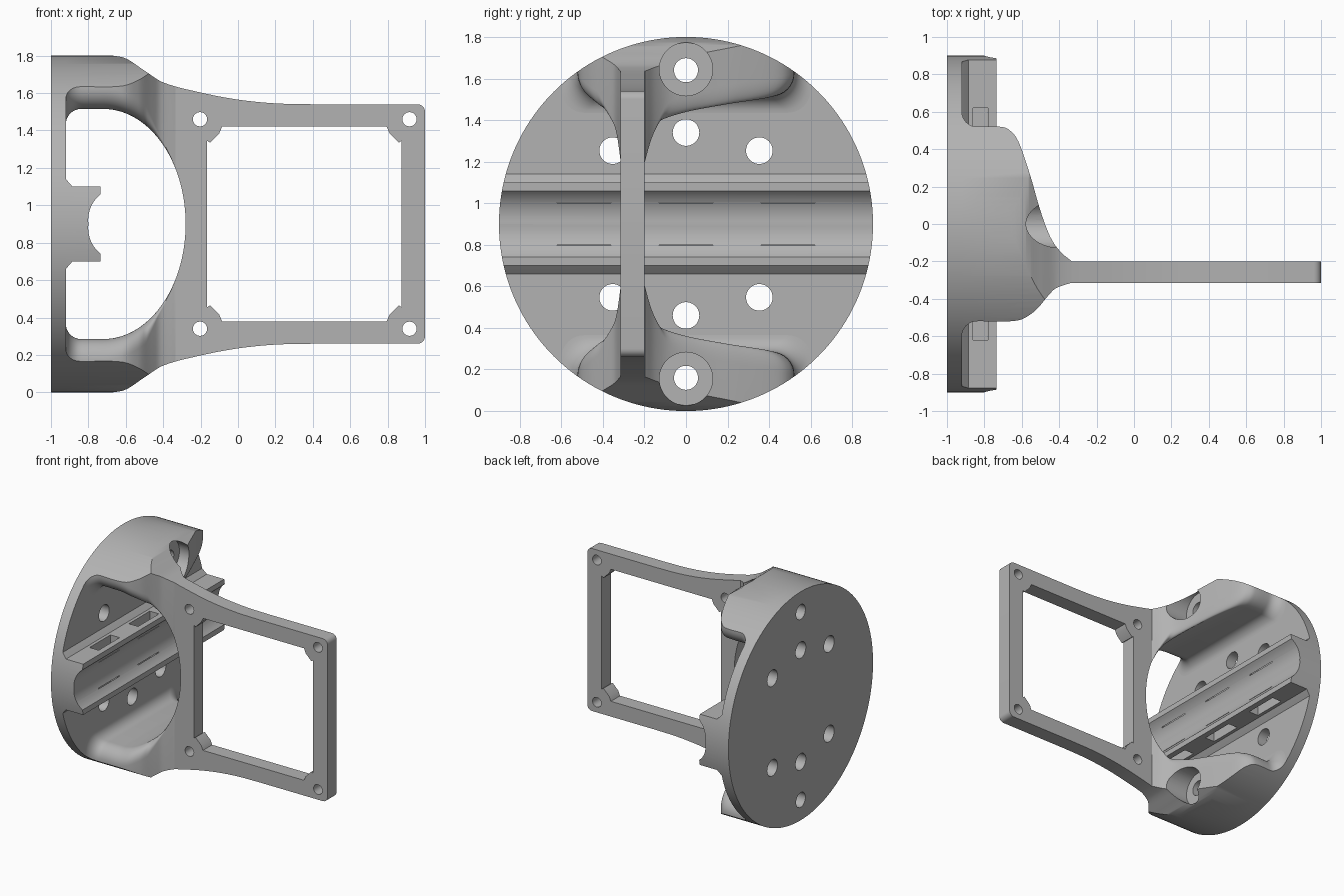
import bpy, bmesh, math
from mathutils import Matrix, Vector

if "Cube" in bpy.data.objects:
    bpy.data.objects.remove(bpy.data.objects["Cube"])

MID = 0.9  # height of the disc axis
grey = bpy.data.materials.new("plain grey")
grey.use_nodes = True
grey.diffuse_color = (0.45, 0.45, 0.45, 1)
grey.node_tree.nodes["Principled BSDF"].inputs["Base Color"].default_value = (0.45, 0.45, 0.45, 1)


def finish(name, bm):
    bmesh.ops.recalc_face_normals(bm, faces=bm.faces)
    mesh = bpy.data.meshes.new(name)
    bm.to_mesh(mesh)
    bm.free()
    mesh.materials.append(grey)
    obj = bpy.data.objects.new(name, mesh)
    bpy.context.collection.objects.link(obj)
    return obj


def prism(name, points, y0, y1):
    """Extrude an x-z outline along y."""
    bm = bmesh.new()
    face = bm.faces.new([bm.verts.new((x, y0, z)) for x, z in points])
    new = bmesh.ops.extrude_face_region(bm, geom=[face])["geom"]
    bmesh.ops.translate(bm, vec=(0, y1 - y0, 0), verts=[v for v in new if isinstance(v, bmesh.types.BMVert)])
    return finish(name, bm)


def rod(name, axis, start, end, a, z, radius, sides=40):
    """Cylinder along x or y; a is its other horizontal coordinate."""
    bm = bmesh.new()
    bmesh.ops.create_cone(bm, cap_ends=True, segments=sides, radius1=radius, radius2=radius, depth=end - start)
    mid = (start + end) / 2
    turn = Matrix.Rotation(math.pi / 2, 4, "Y" if axis == "x" else "X")
    place = Vector((mid, a, z) if axis == "x" else (a, mid, z))
    bmesh.ops.transform(bm, matrix=Matrix.Translation(place) @ turn, verts=bm.verts)
    return finish(name, bm)


def boolean(obj, tools, operation="DIFFERENCE"):
    bpy.context.view_layer.objects.active = obj
    for tool in tools:
        tool.hide_render = True
        mod = obj.modifiers.new("cut", "BOOLEAN")
        mod.operation, mod.solver, mod.object = operation, "EXACT", tool
        bpy.ops.object.modifier_apply(modifier=mod.name)


def smooth(obj, degrees=32):
    bpy.ops.object.select_all(action="DESELECT")
    obj.select_set(True)
    bpy.context.view_layer.objects.active = obj
    bpy.ops.object.shade_smooth_by_angle(angle=math.radians(degrees))


def curve(pts, x):
    """Smooth interpolation through points sorted by x."""
    if x <= pts[0][0]:
        return pts[0][1]
    if x >= pts[-1][0]:
        return pts[-1][1]
    i = max(k for k in range(len(pts) - 1) if pts[k][0] <= x)

    def slope(k):
        p, q = pts[max(k - 1, 0)], pts[min(k + 1, len(pts) - 1)]
        return (q[1] - p[1]) / (q[0] - p[0])
    (x0, y0), (x1, y1) = pts[i], pts[i + 1]
    h = x1 - x0
    t = (x - x0) / h
    return (y0 * (1 + 2 * t) * (1 - t) ** 2 + slope(i) * h * t * (1 - t) ** 2
            + y1 * t * t * (3 - 2 * t) + slope(i + 1) * h * t * t * (t - 1))


# Shape curves, heights measured from the disc axis
TOP = [(-0.68, 0.902), (-0.6, 0.885), (-0.5, 0.82), (-0.4, 0.757), (-0.2, 0.703),
       (0, 0.665), (0.2, 0.645), (0.4, 0.64)]
BACK = [(-0.84, 0.52), (-0.717, 0.52), (-0.67, 0.505), (-0.62, 0.445), (-0.557, 0.267), (-0.503, 0.08),
        (-0.45, -0.064), (-0.397, -0.144), (-0.335, -0.198)]
FRONT = [(-0.84, -0.52), (-0.62, -0.515), (-0.53, -0.465), (-0.46, -0.385), (-0.42, -0.345), (-0.335, -0.314)]
JOIN = -0.335
FACE = -0.92  # inner face of the disc


def fillet(x):
    """Flare where the arms meet the disc."""
    d = max(0, -0.84 - x)
    return 0.08 - math.sqrt(max(0, 0.08 ** 2 - d * d))


def arch(x):
    return 0.615 * math.sqrt(max(0, 1 - (max(0, x + 0.72) / 0.44) ** 2)) - fillet(x)


def make_arm(name, side):
    """Loft of rounded sections blending from the disc to the flat frame."""
    bm = bmesh.new()
    rings = []
    steps = 48
    xs = [FACE + 0.08 * (1 - math.cos(k * math.pi / 16)) for k in range(8)]
    xs += [-0.84 + (JOIN + 0.84) * k / steps for k in range(steps + 1)]
    for x in xs:
        yl, yr = curve(FRONT, x) - fillet(x), curve(BACK, x) + fillet(x)
        low = arch(x)
        top = 0.95 if x < -0.68 else curve(TOP, x)
        rl = max(0.001, min(0.11, -0.315 - yl))
        rr = max(0.001, min(0.11, yr + 0.2))
        pts = [(yl, top)]
        for k in range(11):
            a = k * math.pi / 20
            pts.append((yl + rl * (1 - math.cos(a)), low + rl * (1 - math.sin(a))))
        for k in range(11):
            a = k * math.pi / 20
            pts.append((yr - rr * (1 - math.sin(a)), low + rr * (1 - math.cos(a))))
        pts.append((yr, top))
        rings.append([bm.verts.new((x, y, MID + side * z)) for y, z in pts])
    n = len(rings[0])
    for r, s in zip(rings, rings[1:]):
        for k in range(n):
            bm.faces.new((r[k], r[(k + 1) % n], s[(k + 1) % n], s[k]))
    bm.faces.new(rings[0])
    bm.faces.new(rings[-1])
    return finish(name, bm)


# Envelope and drilling tools
envelope = rod("envelope_cutter", "x", -1.1, 1.1, 0, MID, 0.9, 160)
tools = [envelope]
disc_drills = []
for s in (1, -1):
    for y, dz, r in ((-0.353, 0.353, 0.064), (0.353, 0.353, 0.064), (0, 0.44, 0.064), (0, 0.74, 0.058)):
        disc_drills.append(rod("disc_drill", "x", -1.1, -0.4 if dz > 0.7 else -0.85, y, MID + s * dz, r))

# Round mounting disc
disc = rod("mounting_disc", "x", -1, FACE, 0, MID, 0.9, 160)
boolean(disc, disc_drills)
smooth(disc)

# Blended arms with countersunk bolt holes
for s, name in ((1, "upper_arm"), (-1, "lower_arm")):
    arm = make_arm(name, s)
    bore = rod("bolt_head_cutter", "x", -0.6, 0, 0, MID + s * 0.745, 0.128, 48)
    shaft = disc_drills[3 if s == 1 else 7]
    boolean(arm, [envelope], "INTERSECT")
    boolean(arm, [bore, shaft])
    smooth(arm, 38)
    tools.append(bore)

# Channelled rail across the disc
half = [(FACE - 0.01, 0.25), (FACE, 0.24), (-0.885, 0.2), (-0.735, 0.2)]
groove = []
for k in range(25):
    z = 0.158 * (1 - k / 12)
    groove.append((-0.605 - math.sqrt(0.195 ** 2 - z * z) + 0.0, z))
shift = -0.735 - groove[0][0]
groove = [(x + shift * abs(z) / 0.158, z) for x, z in groove]
outline = half + groove + [(x, -z) for x, z in reversed(half)]
rail = prism("channel_rail", [(x, MID + z) for x, z in outline], -0.95, 0.95)
boolean(rail, [envelope], "INTERSECT")
for s in (1, -1):
    for y in (-0.49, 0, 0.49):
        z0, z1 = sorted((MID + s * 0.1, MID + s * 0.25))
        slot = prism("slot_cutter", [(-0.86, z0), (-0.78, z0), (-0.78, z1), (-0.86, z1)], y - 0.13, y + 0.13)
        boolean(rail, [slot])
        tools.append(slot)
smooth(rail, 25)

# Flat frame with arched inner edge
upper = [(JOIN + (0.4 - JOIN) * k / 30, 0) for k in range(31)]
upper = [(x, curve(TOP, x)) for x, _ in upper]
upper += [(0.96 + 0.04 * math.sin(a), 0.6 + 0.04 * math.cos(a)) for a in (k * math.pi / 12 for k in range(7))]
limit = math.acos((JOIN + 0.72) / 0.44)
inner = [(-0.72 + 0.44 * math.cos(a), 0.615 * math.sin(a)) for a in (limit * (k / 20 - 1) for k in range(41))]
outline = upper + [(x, -z) for x, z in reversed(upper)] + inner
frame = prism("square_frame", [(x, MID + z) for x, z in outline], -0.315, -0.2)

# Square window with stepped corners, and corner screw holes
corner = [(0.52, 0.445), (0.505, 0.435), (0.455, 0.485), (0.44, 0.52)]
window = []
for sx, sz in ((1, 1), (-1, 1), (-1, -1), (1, -1)):
    part = corner if sx * sz > 0 else corner[::-1]
    window += [(0.355 + sx * x, MID + sz * z) for x, z in part]
frame_cuts = [prism("window_cutter", window, -0.5, 0)]
for x in (-0.203, 0.917):
    for s in (1, -1):
        frame_cuts.append(rod("screw_drill", "y", -0.5, 0, x, MID + s * 0.56, 0.038))
boolean(frame, frame_cuts)
smooth(frame)

# Tidy away the cutting tools
for tool in tools + disc_drills + frame_cuts:
    bpy.data.objects.remove(tool)
